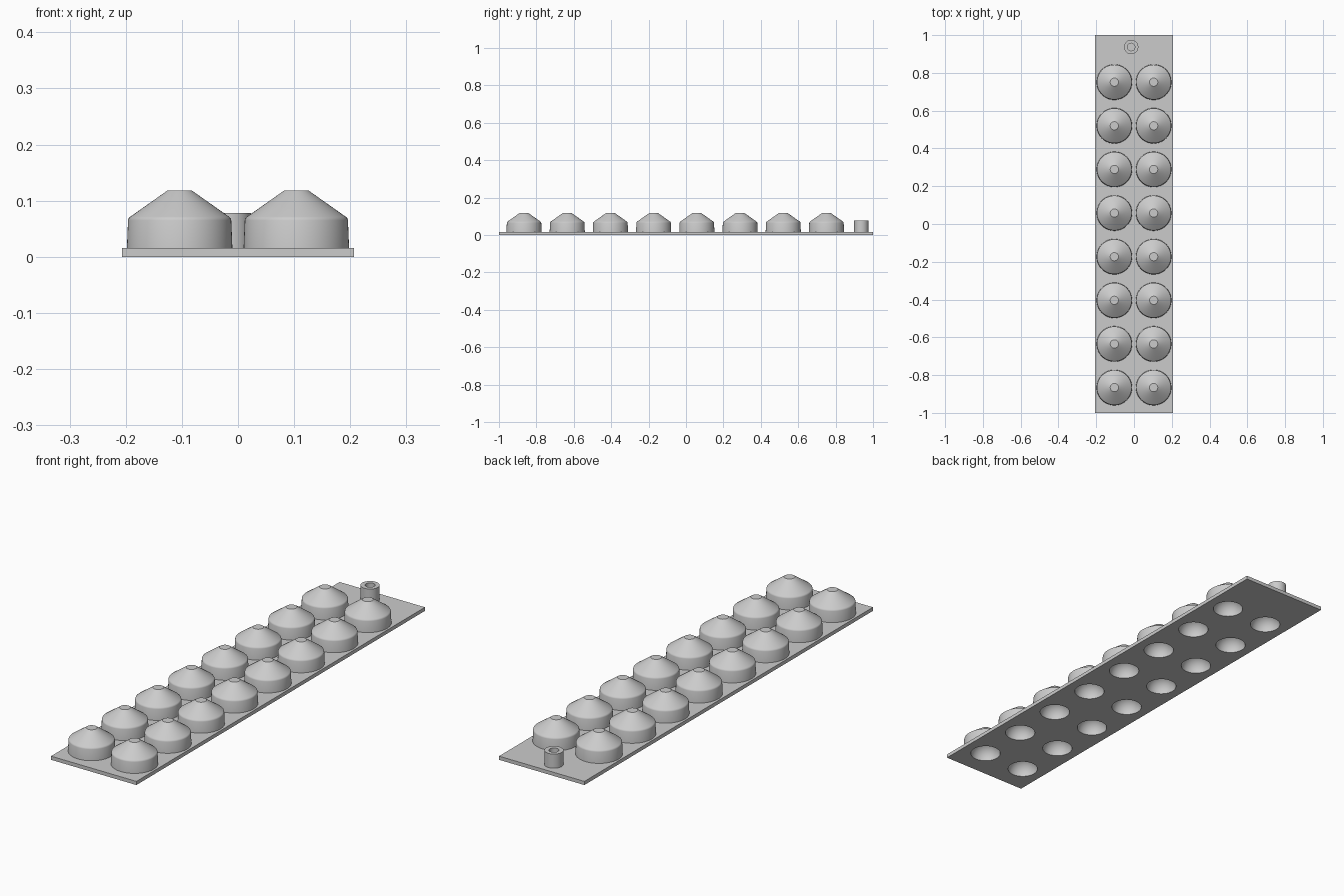
import bpy, bmesh
from math import radians, sin, cos
from mathutils import Matrix, Vector

if "Cube" in bpy.data.objects:
    bpy.data.objects.remove(bpy.data.objects["Cube"], do_unlink=True)

SEGMENTS = 64
PLATE_H = 0.016
DISH_R = 0.063
cup_spots = [(x, 0.751 - 0.231 * row) for row in range(8) for x in (-0.104, 0.104)]

grey = bpy.data.materials.new("light grey")
grey.use_nodes = True
colour = (0.6, 0.6, 0.6, 1)
grey.diffuse_color = colour
grey.node_tree.nodes["Principled BSDF"].inputs["Base Color"].default_value = colour


def add_object(name, mesh, location=(0, 0, 0)):
    obj = bpy.data.objects.new(name, mesh)
    obj.location = location
    bpy.context.collection.objects.link(obj)
    return obj


def select_only(obj):
    bpy.ops.object.select_all(action="DESELECT")
    obj.select_set(True)
    bpy.context.view_layer.objects.active = obj


def to_mesh(bm, name):
    bmesh.ops.recalc_face_normals(bm, faces=bm.faces)
    mesh = bpy.data.meshes.new(name)
    bm.to_mesh(mesh)
    bm.free()
    mesh.materials.append(grey)
    return mesh


def lathe(name, profile, closed=False):
    """Turn a profile of (radius, height) points around the z axis."""
    bm = bmesh.new()
    verts = [bm.verts.new((r, 0, z)) for r, z in profile]
    ends = verts[1:] + verts[:1] if closed else verts[1:]
    edges = [bm.edges.new(pair) for pair in zip(verts, ends)]
    bmesh.ops.spin(bm, geom=verts + edges, cent=(0, 0, 0), axis=(0, 0, 1),
                   angle=radians(360), steps=SEGMENTS)
    bmesh.ops.remove_doubles(bm, verts=bm.verts, dist=0.00005)
    return to_mesh(bm, name)


# Base plate
bm = bmesh.new()
bmesh.ops.create_cube(bm, size=1)
bmesh.ops.scale(bm, vec=(0.414, 2, PLATE_H), verts=bm.verts)
bmesh.ops.translate(bm, vec=(0, 0, PLATE_H / 2), verts=bm.verts)
plate = add_object("base_plate", to_mesh(bm, "base_plate"))

# Round openings through the plate under every cup
bm = bmesh.new()
for x, y in cup_spots:
    bmesh.ops.create_cone(bm, cap_ends=True, segments=SEGMENTS, radius1=DISH_R,
                          radius2=DISH_R, depth=0.1,
                          matrix=Matrix.Translation(Vector((x, y, 0))))
cutter = add_object("opening_cutter", to_mesh(bm, "opening_cutter"))
cutter.hide_render = True
cut = plate.modifiers.new("openings", "BOOLEAN")
cut.operation = "DIFFERENCE"
cut.solver = "EXACT"
cut.object = cutter
select_only(plate)
bpy.ops.object.modifier_apply(modifier=cut.name)
bpy.data.objects.remove(cutter, do_unlink=True)

# Cups: conical top and rounded shoulder outside, domed hollow underneath
outside = [(0, 0.118), (0.022, 0.118), (0.088, 0.0715), (0.0908, 0.069),
           (0.092, 0.065), (0.094, PLATE_H), (DISH_R, PLATE_H)]
dome = [(DISH_R * cos(radians(a)), DISH_R * sin(radians(a))) for a in range(0, 91, 6)]
cup_mesh = lathe("cup", outside + dome)
for number, (x, y) in enumerate(cup_spots, 1):
    cup = add_object(f"cup_{number}", cup_mesh, (x, y, 0))
select_only(cup)
bpy.ops.object.shade_smooth_by_angle(angle=radians(32))

# Hollow post at the back end
post = add_object("hollow_post", lathe("hollow_post", [
    (0.038, PLATE_H), (0.038, 0.078), (0.02, 0.078), (0.02, PLATE_H)], closed=True),
    (-0.015, 0.937, 0))
select_only(post)
bpy.ops.object.shade_smooth_by_angle(angle=radians(32))
